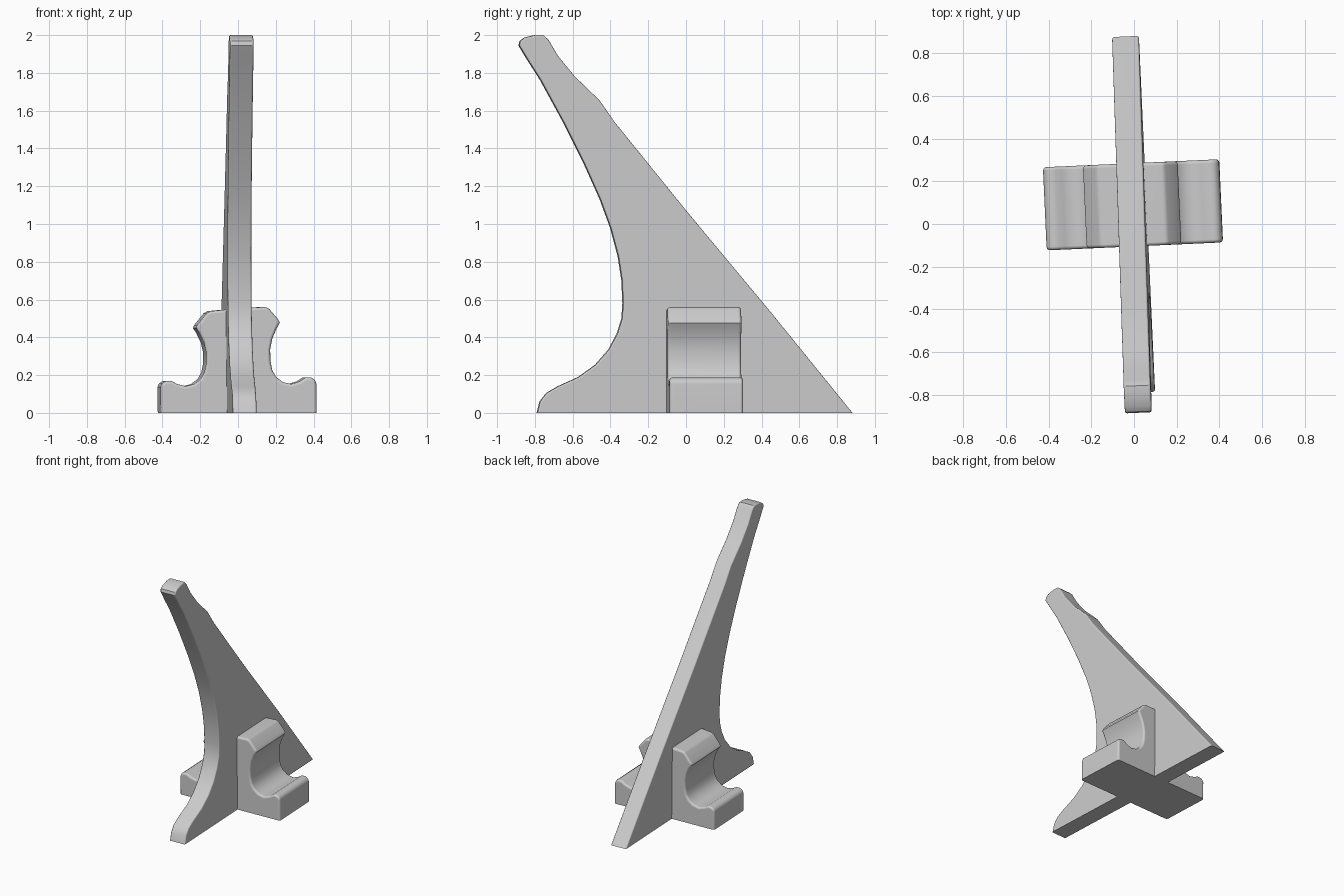
import bpy, bmesh, math
from mathutils import Matrix

cube = bpy.data.objects.get("Cube")
if cube:
    bpy.data.objects.remove(cube, do_unlink=True)

grey = bpy.data.materials.new("plain grey")
grey.use_nodes = True
COLOUR = (0.6, 0.6, 0.6, 1)
grey.diffuse_color = COLOUR
grey.node_tree.nodes["Principled BSDF"].inputs["Base Color"].default_value = COLOUR

TURN = Matrix.Rotation(math.radians(2.6), 4, "Z")  # whole model sits slightly turned


def slab(name, points, start, depth, place, bevel, hidden_x=None):
    """Extrude a closed profile, round its rims above the floor, and lean it."""
    bm = bmesh.new()
    rings = [[bm.verts.new(place(a, b, d)) for a, b in points]
             for d in (start, start + depth)]
    rims = []
    for ring in rings:
        face = bm.faces.new(ring)
        rims += face.edges
    n = len(points)
    for i in range(n):
        j = (i + 1) % n
        bm.faces.new((rings[0][i], rings[0][j], rings[1][j], rings[1][i]))
    bmesh.ops.recalc_face_normals(bm, faces=bm.faces)

    # Leave the floor edges and the edges buried in the fin sharp
    def rounded(e):
        on_floor = all(v.co.z < 0.001 for v in e.verts)
        buried = hidden_x is not None and all(abs(v.co.x) <= hidden_x for v in e.verts)
        return not on_floor and not buried
    bmesh.ops.bevel(bm, geom=[e for e in rims if rounded(e)], offset=bevel,
                    segments=3, profile=0.5, affect="EDGES", clamp_overlap=True)

    # Slight hand-made lean
    for v in bm.verts:
        v.co.x -= 0.01 * v.co.z
        if hidden_x is not None:
            v.co.z *= 1 + 0.14 * v.co.x
    bmesh.ops.transform(bm, matrix=TURN, verts=bm.verts)

    mesh = bpy.data.meshes.new(name)
    bm.to_mesh(mesh)
    bm.free()
    mesh.materials.append(grey)
    obj = bpy.data.objects.new(name, mesh)
    bpy.context.collection.objects.link(obj)
    bpy.ops.object.select_all(action="DESELECT")
    obj.select_set(True)
    bpy.context.view_layer.objects.active = obj
    bpy.ops.object.shade_smooth_by_angle(angle=math.radians(35))
    obj.modifiers.new("even normals", "WEIGHTED_NORMAL").keep_sharp = True
    return obj


# Tall curved fin, outlined in (y, z)
fin = [
    (-0.79, 0), (-0.775, 0.06), (-0.74, 0.105), (-0.68, 0.14), (-0.57, 0.19),
    (-0.48, 0.255), (-0.41, 0.335), (-0.365, 0.42), (-0.34, 0.5), (-0.335, 0.58),
    (-0.34, 0.7), (-0.36, 0.83), (-0.4, 0.98), (-0.455, 1.13), (-0.54, 1.32),
    (-0.65, 1.54), (-0.77, 1.76), (-0.84, 1.87), (-0.885, 1.945), (-0.88, 1.968),
    (-0.855, 1.987), (-0.8, 2), (-0.758, 2), (-0.73, 1.975), (-0.68, 1.89),
    (-0.59, 1.78), (-0.46, 1.655), (-0.38, 1.54), (0, 1.07), (0.45, 0.53), (0.88, 0),
]
slab("upright_fin", fin, -0.063, 0.126, lambda y, z, x: (x, y, z), 0.01)

# Notched side brackets, outlined in (x, z)
bracket = [
    (0.03, 0), (0.413, 0), (0.413, 0.145), (0.405, 0.165), (0.385, 0.178),
    (0.355, 0.178), (0.325, 0.16), (0.28, 0.147), (0.235, 0.158), (0.2, 0.185),
    (0.18, 0.22), (0.17, 0.27), (0.17, 0.33), (0.182, 0.385), (0.205, 0.435),
    (0.222, 0.463), (0.215, 0.48), (0.165, 0.54), (0.145, 0.55), (0.03, 0.553),
]
for name, side in (("left_bracket", 1), ("right_bracket", -1)):
    slab(name, bracket, -0.105, 0.39,
         lambda x, z, y, s=side: (s * x, y, z), 0.016, hidden_x=0.031)
